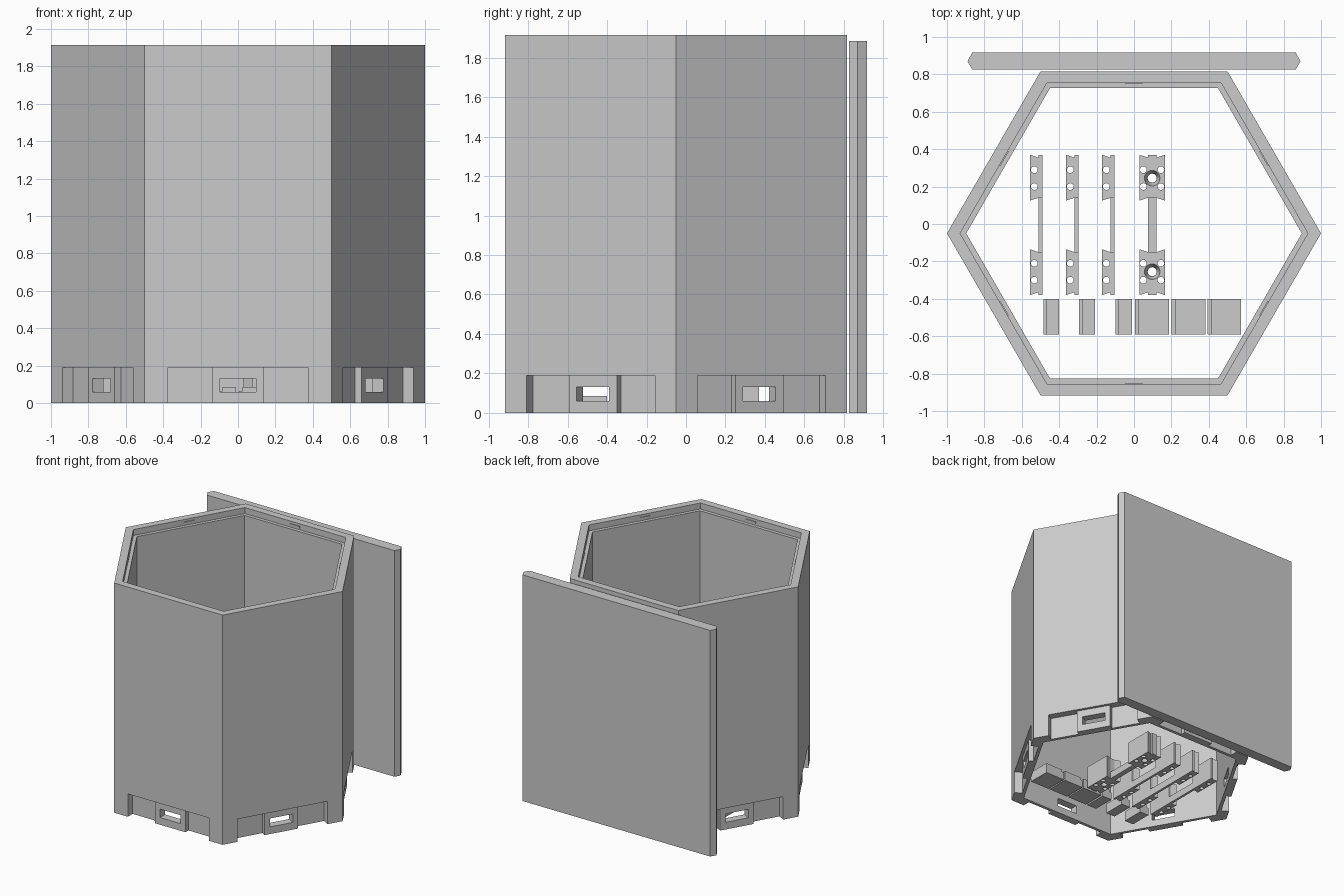
import bpy, bmesh
from math import cos, sin, radians, pi

cube = bpy.data.objects.get("Cube")
if cube:
    bpy.data.objects.remove(cube, do_unlink=True)

grey = bpy.data.materials.new("plain grey")
grey.use_nodes = True
GREY = (0.6, 0.6, 0.6, 1)
grey.diffuse_color = GREY
grey.node_tree.nodes["Principled BSDF"].inputs["Base Color"].default_value = GREY

CY = -0.05        # centre of the hexagonal shell
APO = 0.866       # its outer apothem
HEIGHT = 1.915


def new_object(name, bm):
    bmesh.ops.recalc_face_normals(bm, faces=bm.faces)
    mesh = bpy.data.meshes.new(name)
    bm.to_mesh(mesh)
    bm.free()
    mesh.materials.append(grey)
    ob = bpy.data.objects.new(name, mesh)
    bpy.context.collection.objects.link(ob)
    return ob


def add_prism(bm, pts, z0, z1, top_pts=None):
    low = [bm.verts.new((x, y, z0)) for x, y in pts]
    high = [bm.verts.new((x, y, z1)) for x, y in top_pts or pts]
    bm.faces.new(low[::-1])
    bm.faces.new(high)
    for i in range(len(low)):
        j = (i + 1) % len(low)
        bm.faces.new((low[i], low[j], high[j], high[i]))


def prism(name, pts, z0, z1):
    bm = bmesh.new()
    add_prism(bm, pts, z0, z1)
    return new_object(name, bm)


def box_pts(x0, x1, y0, y1):
    return [(x0, y0), (x1, y0), (x1, y1), (x0, y1)]


def ring(x, y, r, n=24):
    return [(x + r * cos(2 * pi * i / n), y + r * sin(2 * pi * i / n)) for i in range(n)]


def hexagon(apothem):
    return ring(0, CY, apothem / cos(pi / 6), 6)


def on_side(k, profile):
    """Map (along, apothem) points onto side k of the hexagon."""
    a = radians(30 + 60 * k)
    return [(d * cos(a) - u * sin(a), CY + d * sin(a) + u * cos(a)) for u, d in profile]


def cut(ob, bm):
    cutter = new_object("cutter", bm)
    cutter.hide_render = True
    mod = ob.modifiers.new("cut", 'BOOLEAN')
    mod.object, mod.operation, mod.solver = cutter, 'DIFFERENCE', 'EXACT'
    bpy.context.view_layer.update()
    graph = bpy.context.evaluated_depsgraph_get()
    mesh = bpy.data.meshes.new_from_object(ob.evaluated_get(graph))
    ob.modifiers.clear()
    ob.data = mesh
    bpy.data.objects.remove(cutter, do_unlink=True)


# Open hexagonal shell with a stepped rim
shell = bmesh.new()
rings = []
for apothem, z in ((APO, 0), (APO, HEIGHT), (0.805, HEIGHT),
                   (0.805, HEIGHT - 0.05), (0.777, HEIGHT - 0.05), (0.777, 0)):
    rings.append([shell.verts.new((x, y, z)) for x, y in hexagon(apothem)])
for a, b in zip(rings, rings[1:] + rings[:1]):
    for i in range(6):
        j = (i + 1) % 6
        shell.faces.new((a[i], a[j], b[j], b[i]))
shell = new_object("hexagonal_shell", shell)

# Foot recess around a raised tab on each side, then a slot through the tab
PANEL, TAB = APO - 0.063, APO - 0.023
half = [(0.375, 0.95), (0.375, PANEL), (0.14, PANEL), (0.14, TAB)]
recess = half + [(-u, d) for u, d in half[::-1]]
recesses, slots = bmesh.new(), bmesh.new()
for k in range(6):
    add_prism(recesses, on_side(k, recess), -0.05, 0.19)
    add_prism(slots, on_side(k, box_pts(-0.095, 0.095, 0.7, 0.95)), 0.06, 0.13)
cut(shell, recesses)
cut(shell, slots)

# Small snap ridges inside the rim
for k in range(6):
    prism("snap_ridge", on_side(k, box_pts(-0.045, 0.045, 0.799, 0.807)),
          HEIGHT - 0.035, HEIGHT - 0.02)

# Flat side panel with pointed edges
edge = [(0.865, 0.826), (0.89, 0.87), (0.865, 0.916)]
prism("side_panel", edge + [(-x, y) for x, y in edge[::-1]], 0, 1.885)


# Rails: two notched end blocks joined by a low bar
MID_Y = -0.005
BLOCK_Z, BAR_Z = 0.19, 0.06


def rail(x, wide):
    """x is the outer face of the bar for narrow rails, the centre for wide ones."""
    right = x + 0.0225 if wide else x
    left = x - 0.0225 if wide else x - 0.02
    wing = 0.046
    outline = [(right, 0.375), (left, 0.375), (left, 0.36), (left - wing, 0.375),
               (left - wing, 0.13), (left, 0.145), (right, 0.145)]
    if wide:
        outline += [(right + wing, 0.13), (right + wing, 0.375), (right, 0.36)]
    for side in (1, -1):
        block = prism("rail_block", [(px, MID_Y + side * py) for px, py in outline], 0, BLOCK_Z)
        holes = bmesh.new()
        for hx in ([x - 0.047, x + 0.047] if wide else [left - 0.023]):
            for hy in (0.205, 0.295):
                add_prism(holes, ring(hx, MID_Y + side * hy, 0.018, 16), -0.05, 0.3)
        if wide:
            y = MID_Y + side * 0.25
            add_prism(holes, ring(x, y, 0.024), -0.05, BLOCK_Z - 0.05)
        cut(block, holes)
        if wide:
            # countersunk screw hole
            sink = bmesh.new()
            add_prism(sink, ring(x, y, 0.024), BLOCK_Z - 0.06, BLOCK_Z + 0.001, ring(x, y, 0.042))
            cut(block, sink)
    prism("rail_bar", box_pts(left, right, MID_Y - 0.145, MID_Y + 0.145), 0, BAR_Z)


for x in (-0.49, -0.298, -0.105):
    rail(x, False)
rail(0.097, True)

# Row of loose stepped pads
for x0, x1 in ((-0.485, -0.4), (-0.293, -0.208), (-0.1, -0.01),
               (0.005, 0.188), (0.2, 0.381), (0.393, 0.573)):
    step = x0 + 0.018
    prism("pad", box_pts(step, x1, -0.59, -0.4), 0, 0.085)
    prism("pad_lip", box_pts(x0, step, -0.59, -0.4), 0, 0.065)
